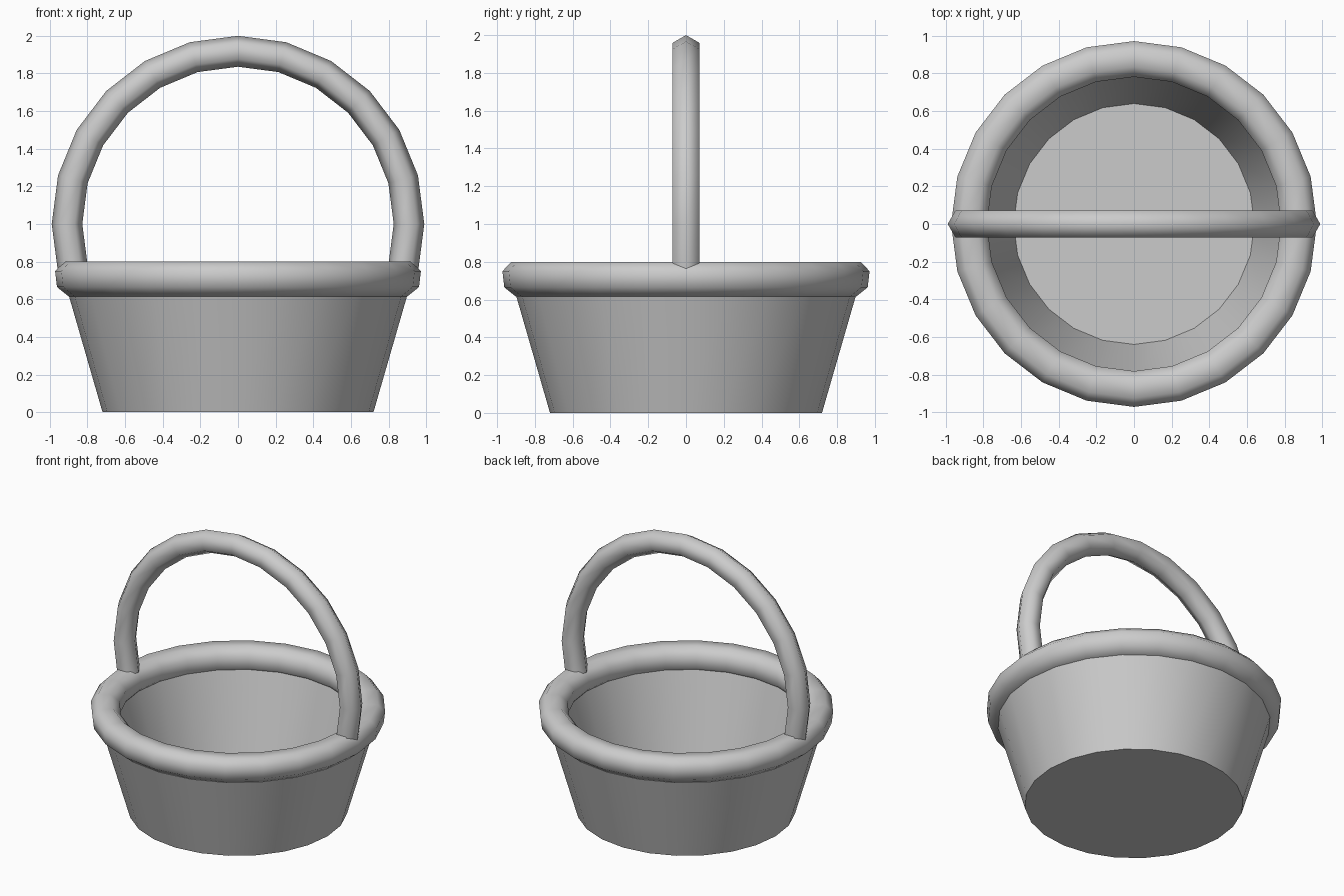
import bpy
import bmesh
from math import sin, cos, radians, pi

default = bpy.data.objects.get("Cube")
if default:
    bpy.data.objects.remove(default)

SIDES = 24

grey = bpy.data.materials.new("light_grey")
grey.use_nodes = True
colour = (0.6, 0.6, 0.6, 1)
grey.diffuse_color = colour
grey.node_tree.nodes["Principled BSDF"].inputs["Base Color"].default_value = colour


def loft(name, rings, loop_rings, loop_points, smooth_angle):
    """Join successive rings of points with quads; cap the ends if open."""
    bm = bmesh.new()
    rows = [[bm.verts.new(p) for p in ring] for ring in rings]
    n = len(rows[0])
    pairs = list(zip(rows, rows[1:]))
    if loop_rings:
        pairs.append((rows[-1], rows[0]))
    for a, b in pairs:
        for i in range(n if loop_points else n - 1):
            j = (i + 1) % n
            bm.faces.new((a[i], a[j], b[j], b[i]))
    if not loop_rings:
        bm.faces.new(rows[0])
        bm.faces.new(rows[-1])
    bmesh.ops.recalc_face_normals(bm, faces=bm.faces)
    mesh = bpy.data.meshes.new(name)
    bm.to_mesh(mesh)
    bm.free()
    obj = bpy.data.objects.new(name, mesh)
    bpy.context.collection.objects.link(obj)
    mesh.materials.append(grey)
    bpy.ops.object.select_all(action="DESELECT")
    obj.select_set(True)
    bpy.context.view_layer.objects.active = obj
    bpy.ops.object.shade_smooth_by_angle(angle=radians(smooth_angle))
    return obj


def circle(r, z):
    return [(r * cos(2 * pi * i / SIDES), r * sin(2 * pi * i / SIDES), z)
            for i in range(SIDES)]


# Tapered bucket: outer wall, hidden lip under the rim, inner wall and floor
bucket = [(0.72, 0), (0.905, 0.64), (0.80, 0.66), (0.64, 0.10)]
loft("basket_body", [circle(r, z) for r, z in bucket], False, True, 40)

# Thick eight-sided rim
rim = [(0.925, 0.80), (0.972, 0.75), (0.962, 0.665), (0.90, 0.615),
       (0.825, 0.615), (0.782, 0.665), (0.782, 0.75), (0.835, 0.80)]
loft("basket_rim", [circle(r, z) for r, z in rim], True, True, 80)

# Hexagonal arched handle, its feet sunk into the rim
TUBE = 0.082
rings = []
for step in range(-1, SIDES // 2 + 2):
    a = 2 * pi * step / SIDES
    ring = []
    for k in range(6):
        t = pi * k / 3
        r = 0.918 + TUBE * cos(t)
        ring.append((0.99 * r * cos(a), TUBE * sin(t), 1 + r * sin(a)))
    rings.append(ring)
loft("handle", rings, False, True, 80)
